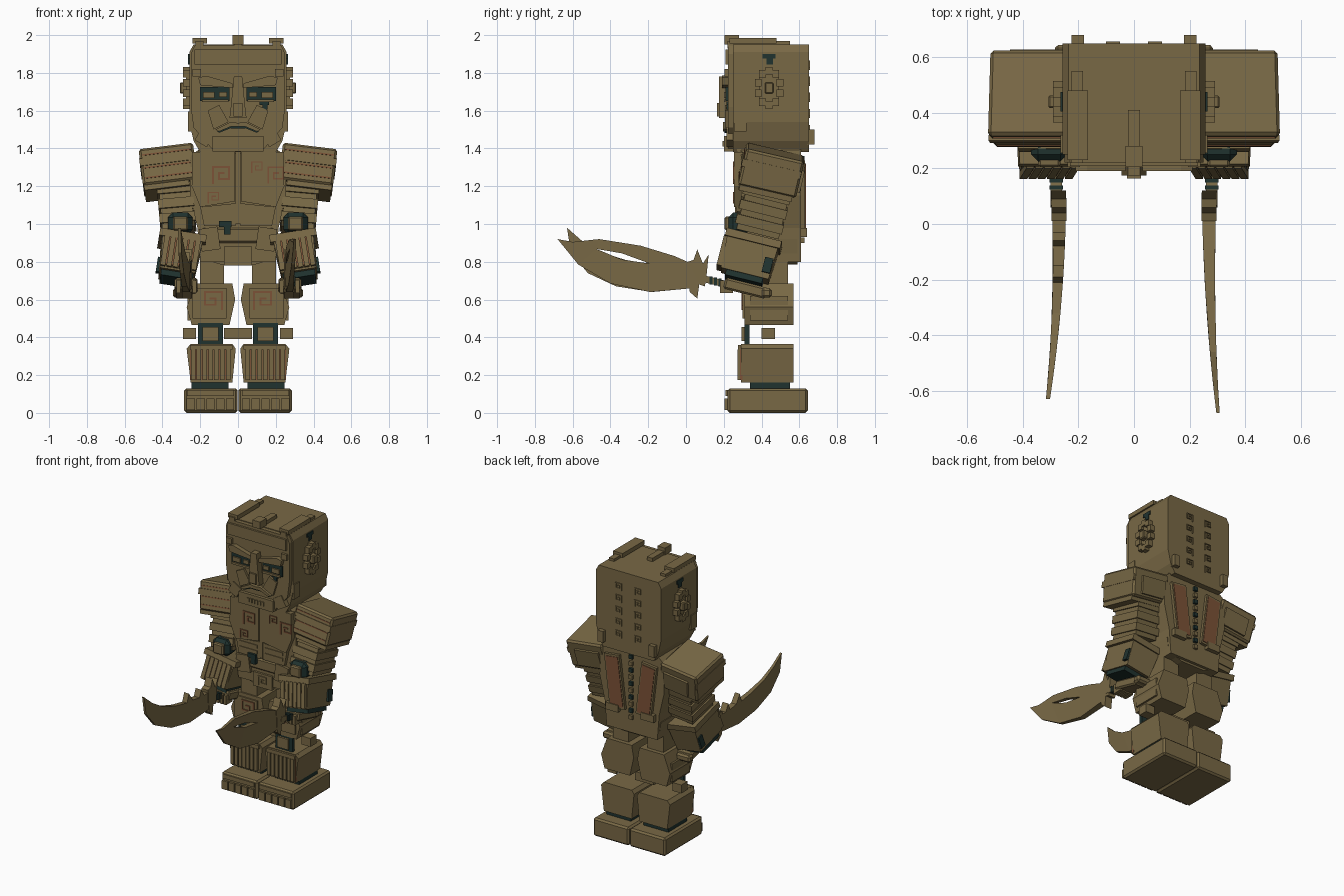
import bpy
import bmesh
from math import radians, sin, cos, pi
from mathutils import Matrix, Euler, Vector

default_cube = bpy.data.objects.get("Cube")
if default_cube:
    bpy.data.objects.remove(default_cube, do_unlink=True)


def make_material(name, color):
    material = bpy.data.materials.new(name)
    material.use_nodes = True
    material.diffuse_color = (*color, 1)
    material.node_tree.nodes["Principled BSDF"].inputs["Base Color"].default_value = (*color, 1)
    return material


STONE = make_material("olive stone", (.19, .14, .06))
RUST = make_material("rust red", (.2, .085, .038))
TEAL = make_material("dark teal", (.014, .032, .028))


def finish(name, bm, material):
    bmesh.ops.recalc_face_normals(bm, faces=bm.faces)
    mesh = bpy.data.meshes.new(name)
    bm.to_mesh(mesh)
    mesh.materials.append(material)
    bpy.context.scene.collection.objects.link(bpy.data.objects.new(name, mesh))


def emit(name, bm, material, pair):
    """Link the mesh, and its mirror image when it belongs to a pair."""
    finish("left_" + name if pair else name, bm, material)
    if pair:
        bmesh.ops.transform(bm, matrix=Matrix.Diagonal((-1, 1, 1, 1)), verts=bm.verts)
        finish("right_" + name, bm, material)
    bm.free()


def box(name, x, y, z, material=STONE, pair=True, tilt=(0, 0, 0), bevel=0, taper=1, frame=None):
    """Box from (low, high) ranges, tilted in degrees about its own centre."""
    ranges = (x, y, z)
    bm = bmesh.new()
    bmesh.ops.create_cube(bm, size=1)
    for v in bm.verts:
        if v.co.z < 0:
            v.co.x *= taper
            v.co.y *= (1 + taper) / 2
    bmesh.ops.transform(bm, verts=bm.verts, matrix=Matrix.Diagonal([b - a for a, b in ranges] + [1]))
    if bevel:
        bmesh.ops.bevel(bm, geom=bm.edges[:], offset=bevel, segments=1, affect='EDGES')
    place = Matrix.Translation([(a + b) / 2 for a, b in ranges])
    turn = Euler([radians(t) for t in tilt]).to_matrix().to_4x4()
    bmesh.ops.transform(bm, verts=bm.verts, matrix=(frame or Matrix()) @ place @ turn)
    emit(name, bm, material, pair)


def plate(name, loops, low, high, axis, material=STONE, pair=True, shape=None):
    """Outline (with optional holes) extruded along x or y."""
    bm = bmesh.new()
    for loop in loops:
        vs = [bm.verts.new((a, low, b) if axis == "y" else (low, a, b)) for a, b in loop]
        for i, v in enumerate(vs):
            bm.edges.new((vs[i - 1], v))
    bmesh.ops.triangle_fill(bm, edges=bm.edges[:], use_beauty=True)
    step = Vector((0, high - low, 0) if axis == "y" else (high - low, 0, 0))
    new = bmesh.ops.extrude_face_region(bm, geom=bm.faces[:])["geom"]
    bmesh.ops.translate(bm, vec=step, verts=[g for g in new if isinstance(g, bmesh.types.BMVert)])
    if shape:
        for v in bm.verts:
            v.co = shape(v.co)
    emit(name, bm, material, pair)


def both_sides(points):
    return points + [(-x, z) for x, z in reversed(points)]


def spiral(name, x, z, y, size, material=RUST, pair=True):
    """Square key spiral made of thin bars on a front or back face."""
    h, t = size / 2, size / 18
    path = [(-h, -h), (-h, h), (h, h), (h, -h / 2), (-h / 4, -h / 2), (-h / 4, h / 4), (h / 3, h / 4)]
    for (a, b), (c, d) in zip(path, path[1:]):
        box(name, (x + min(a, c) - t, x + max(a, c) + t), (y - .004, y + .005),
            (z + min(b, d) - t, z + max(b, d) + t), material, pair)


def limb_frame(x, y, z, lean, roll):
    return Matrix.Translation((x, y, z)) @ Euler((radians(lean), radians(roll), 0)).to_matrix().to_4x4()


# Feet with toe blocks and ankles
box("foot", (.002, .285), (.22, .645), (0, .13), bevel=.012)
for i in range(5):
    box("toe", (.02 + i * .052, .064 + i * .052), (.205, .23), (.015, .075))
box("foot_trim", (.02, .27), (.21, .225), (.09, .12))
box("ankle", (.05, .245), (.34, .55), (.12, .17), TEAL)

# Ribbed shins
plate("shin", [[(.03, .16), (.25, .16), (.272, .34), (.25, .365), (.03, .365), (.012, .34)]], .29, .57, "y")
for i in range(7):
    x = .04 + i * .031
    box("shin_rib", (x, x + .024), (.272, .3), (.175, .335))
    box("shin_groove", (x + .024, x + .029), (.286, .3), (.175, .335), RUST)
box("shin_cap", (.03, .255), (.275, .32), (.335, .36))

# Knee guards and side pivots
box("knee_frame", (.08, .213), (.31, .335), (.36, .475), TEAL)
box("knee_guard", (.103, .188), (.295, .32), (.38, .455))
box("outer_knee_pivot", (.222, .292), (.4, .47), (.39, .45))
box("inner_knee_pivot", (0, .073), (.4, .47), (.39, .45))

# Thighs and hips
plate("thigh", [[(.045, .465), (.245, .465), (.272, .56), (.225, .685), (.03, .685), (.015, .6)]], .31, .57, "y")
box("thigh_panel", (.06, .24), (.3, .315), (.5, .66))
spiral("thigh_spiral", .13, .595, .298, .09)
box("hip", (.075, .2), (.32, .54), (.67, .85))
box("thigh_side_panel", (.255, .268), (.34, .54), (.49, .62))

# Pelvis, belt and loin plate
plate("pelvis", [both_sides([(.09, .785), (.2, .82), (.215, .92)])], .3, .59, "y", pair=False)
box("loin_plate", (-.075, .075), (.275, .31), (.78, .88), pair=False)
spiral("loin_spiral", 0, .83, .272, .06, STONE, False)
box("belt", (-.19, .19), (.28, .595), (.9, .98), pair=False, bevel=.01)
box("belt_pouch", (.1, .2), (.27, .3), (.86, .98), tilt=(0, 8, 0))

# Torso
torso = both_sides([(.2, .8), (.215, .98), (.255, 1.15), (.25, 1.36), (.2, 1.4)])
plate("torso", [torso], .29, .61, "y", pair=False)
plate("chest_plate", [[(.015, 1.12), (.2, 1.09), (.245, 1.2), (.24, 1.38), (.015, 1.38)]], .255, .3, "y")
plate("belly_plate", [[(.012, .99), (.18, .99), (.2, 1.09), (.012, 1.11)]], .265, .3, "y")
spiral("right_chest_spiral", -.09, 1.26, .253, .085, pair=False)
spiral("left_chest_spiral", .2, 1.26, .253, .08, pair=False)
spiral("right_rib_spiral", -.13, 1.14, .253, .055, pair=False)
spiral("left_rib_spiral", .1, 1.3, .253, .055, pair=False)
for z in (1.02, 1.06):
    box("belly_band", (.03, .17), (.26, .27), (z, z + .022))
box("navel_stone", (-.1, -.035), (.25, .27), (.985, 1.015), TEAL, False)
box("navel_drop", (-.075, -.04), (.25, .28), (.945, .985), TEAL, False)
box("breast_strip", (-.012, .012), (.26, .3), (1, 1.38), pair=False)
box("collar", (-.21, .21), (.27, .6), (1.37, 1.41), pair=False)

# Back panels and spine
box("back_panel", (.065, .185), (.6, .63), (.95, 1.33), tilt=(0, 7, 0))
box("back_inlay", (.076, .174), (.625, .634), (.965, 1.315), RUST, tilt=(0, 7, 0))
box("back_panel_foot", (.09, .19), (.6, .64), (.93, .98))
for i in range(10):
    z = .9 + i * .048
    box("spine_stud", (-.014, .014), (.6, .628), (z, z + .028), TEAL if i % 2 else STONE, False)

# Head
head = both_sides([(.2, 1.38), (.235, 1.44), (.258, 1.54), (.258, 1.91), (.235, 1.95)])
plate("head", [head], .25, .65, "y", pair=False)
face = both_sides([(.14, 1.4), (.235, 1.51), (.25, 1.62), (.25, 1.9), (.23, 1.945)])
plate("face", [face], .222, .26, "y", pair=False)
box("forehead_plate", (-.23, .23), (.208, .23), (1.845, 1.925), pair=False)
plate("brow", [[(.03, 1.72), (.2, 1.735), (.21, 1.775), (.17, 1.785), (.03, 1.745)]], .19, .23, "y")
box("eye_socket", (.045, .2), (.21, .23), (1.65, 1.725), TEAL)
box("inner_eye", (.058, .1), (.2, .22), (1.673, 1.7))
box("outer_eye", (.125, .185), (.2, .22), (1.668, 1.7))
box("eye_lid", (.05, .19), (.2, .225), (1.645, 1.66))
box("tear_mark", (.115, .165), (.214, .225), (1.63, 1.66), TEAL, False)
box("tear_drop", (.13, .155), (.214, .225), (1.605, 1.63), TEAL, False)
plate("nose", [both_sides([(.045, 1.56), (.04, 1.6), (.022, 1.78)])], .175, .23, "y", pair=False)
box("nose_tip", (-.025, .025), (.163, .2), (1.57, 1.64), pair=False)
plate("moustache", [[(0, 1.535), (.04, 1.54), (.12, 1.5), (.1, 1.49), (.04, 1.515), (0, 1.515)]],
      .195, .23, "y")
plate("mouth", [[(0, 1.515), (.04, 1.517), (.11, 1.49), (.1, 1.483), (.04, 1.507), (0, 1.505)]],
      .205, .23, "y", TEAL)
plate("cheek_fold", [[(.05, 1.54), (.13, 1.5), (.16, 1.6), (.1, 1.63)]], .207, .23, "y")
box("chin", (-.135, .135), (.2, .27), (1.385, 1.465), pair=False)
for i in range(6):
    box("tooth", (-.065 + i * .023, -.05 + i * .023), (.193, .205), (1.41, 1.44), pair=False)
box("cheek_plate", (.195, .265), (.255, .32), (1.49, 1.595))
box("jaw_plate", (.14, .215), (.215, .25), (1.42, 1.5), tilt=(0, -30, 0))
box("temple_stud", (.195, .24), (.205, .23), (1.78, 1.82))

# Head crests and rear studs
box("middle_crest", (-.022, .022), (.22, .41), (1.93, 1.975), pair=False)
box("middle_crest_tip", (-.03, .03), (.205, .28), (1.95, 2), pair=False)
box("side_crest", (.165, .24), (.23, .48), (1.955, 1.985))
box("side_crest_rail", (.183, .225), (.22, .55), (1.94, 1.968))
box("rear_stud", (.18, .225), (.64, .68), (1.42, 1.5))
for i in range(5):
    spiral("rear_spiral", .075, 1.5 + i * .085, .652, .045, STONE)

# Ear ornaments: a ring of studs around a central stone
for i in range(10):
    y, z = .44 + .06 * sin(i * pi / 5), 1.72 + .092 * cos(i * pi / 5)
    box("ear_stud", (.25, .292), (y - .018, y + .018), (z - .02, z + .02))
box("ear_base", (.25, .275), (.39, .49), (1.64, 1.8))
box("ear_stone", (.26, .308), (.417, .463), (1.69, 1.75), bevel=.006)
box("ear_jewel", (.25, .264), (.405, .475), (1.875, 1.9), TEAL)
box("ear_jewel_drop", (.25, .264), (.425, .46), (1.845, 1.875), TEAL)

# Shoulders and upper arms
shoulder = limb_frame(.365, .445, 1.27, -13, 7)
box("shoulder_pad", (-.145, .145), (-.155, .16), (-.085, .115), bevel=.012, frame=shoulder)
box("shoulder_skirt", (-.1, .14), (-.145, .14), (-.11, -.08), frame=shoulder)
box("shoulder_band", (-.14, .148), (-.162, .158), (.02, .06), frame=shoulder)
box("shoulder_back_plate", (-.11, .08), (.155, .175), (-.06, .06), frame=shoulder)
for z in (-.05, .005, .075):
    box("shoulder_stripe", (-.13, .13), (-.159, -.15), (z, z + .007), RUST, frame=shoulder)
arm = limb_frame(.33, .405, 1.08, -14, 5)
box("upper_arm", (-.09, .08), (-.11, .12), (-.13, .16), frame=arm)
for z in (-.1, -.02, .06):
    box("arm_band", (-.1, .09), (-.125, .13), (z, z + .05), frame=arm)
box("elbow_socket", (.24, .37), (.225, .34), (.945, 1.06), TEAL, bevel=.025)
box("elbow_stone", (.265, .345), (.205, .26), (.965, 1.04), bevel=.008)

# Forearms
forearm = limb_frame(.31, .335, .82, -14, -9)
box("forearm", (-.11, .11), (-.14, .14), (-.1, .1), taper=.85, frame=forearm)
box("forearm_cuff", (-.125, .125), (-.15, .15), (.07, .11), frame=forearm)
box("forearm_inlay", (-.085, .085), (-.148, -.13), (-.08, .07), RUST, frame=forearm)
for i in range(6):
    x = -.097 + i * .033
    box("forearm_rib", (x, x + .027), (-.156, -.12), (-.09, .075), frame=forearm)
box("forearm_mark", (.09, .113), (.085, .13), (-.07, .01), TEAL, frame=forearm)
box("wrist", (-.085, .085), (-.1, .1), (-.13, -.09), TEAL, frame=forearm)

# Hands and sword grips
box("hand", (.215, .335), (.2, .43), (.63, .69), tilt=(-14, 0, 0), bevel=.01)
box("hand_pivot", (.235, .345), (.4, .455), (.61, .66), bevel=.012)
for i in range(4):
    box("finger", (.22 + i * .028, .242 + i * .028), (.18, .25), (.635, .7))
box("grip", (.26, .3), (.06, .27), (.675, .71), tilt=(-14, 0, 0))
for i in range(3):
    y = .125 + i * .024
    box("grip_ring", (.256, .304), (y, y + .014), (.68 - i * .005, .722 - i * .005), TEAL)


def blade_bend(side, bow):
    """Sideways bow and thinning towards the tip."""
    def bend(co):
        slim = 1 - .75 * min(1, max(0, -co.y / .68))
        return Vector((side * (.27 + bow * co.y * co.y) + co.x * slim, co.y, co.z))
    return bend


# Swords: a slotted leaf blade on the left, a hooked blade on the right
guard = [(.02, .64), (.06, .605), (.07, .68), (.1, .67), (.11, .74), (.12, .84), (.09, .79), (.06, .865),
         (.04, .81), (.01, .8)]
leaf = [(.03, .66), (.03, .79), (-.06, .83), (-.24, .885), (-.46, .92), (-.6, .905), (-.68, .92),
        (-.57, .785), (-.4, .685), (-.19, .64)]
slot = [(-.475, .868), (-.34, .845), (-.19, .79), (-.34, .812)]
hook = [(.03, .66), (.03, .78), (-.03, .78), (-.06, .83), (-.08, .78), (-.15, .79), (-.19, .85), (-.21, .79),
        (-.32, .81), (-.45, .85), (-.55, .91), (-.63, .98), (-.61, .85), (-.52, .74), (-.37, .67), (-.18, .64)]
plate("left_guard", [guard], -.027, .027, "x", pair=False, shape=blade_bend(1, .07))
plate("left_blade", [leaf, slot], -.024, .024, "x", pair=False, shape=blade_bend(1, .07))
plate("right_guard", [guard], -.027, .027, "x", pair=False, shape=blade_bend(-1, .1))
plate("right_blade", [hook], -.024, .024, "x", pair=False, shape=blade_bend(-1, .1))
